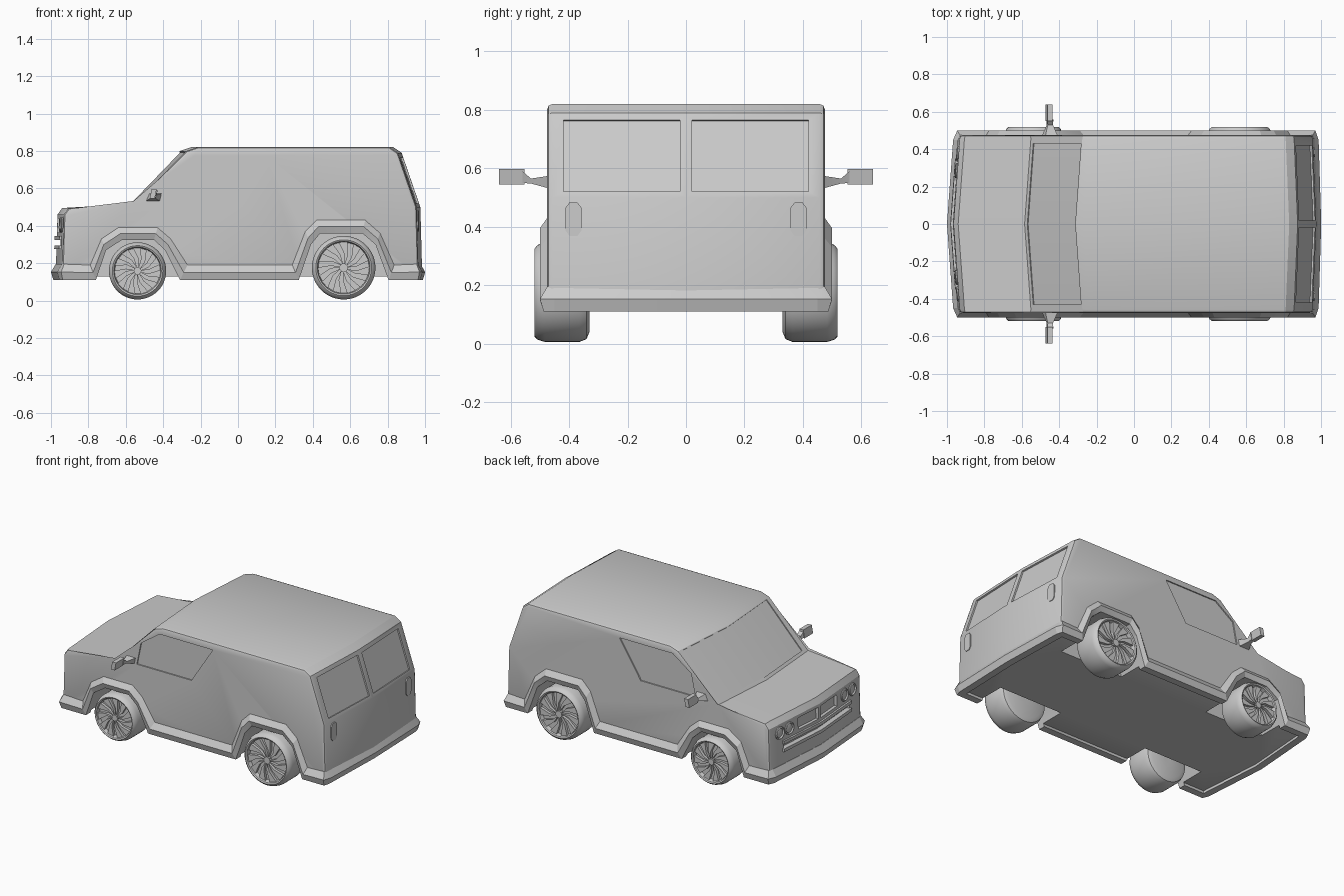
import bpy, bmesh, math
from mathutils import Vector

old = bpy.data.objects.get("Cube")
if old:
    bpy.data.objects.remove(old, do_unlink=True)

grey = bpy.data.materials.new("plain grey")
grey.use_nodes = True
GREY = (0.6, 0.6, 0.6, 1)
grey.diffuse_color = GREY
grey.node_tree.nodes["Principled BSDF"].inputs["Base Color"].default_value = GREY


def make(name, bm, angle=25):
    """Turn a bmesh into a named grey object, smooth below the given angle."""
    bmesh.ops.recalc_face_normals(bm, faces=bm.faces)
    mesh = bpy.data.meshes.new(name)
    bm.to_mesh(mesh)
    bm.free()
    mesh.materials.append(grey)
    mesh.shade_smooth()
    mesh.set_sharp_from_angle(angle=math.radians(angle))
    obj = bpy.data.objects.new(name, mesh)
    bpy.context.collection.objects.link(obj)
    return obj


def loft(bm, rings, wrap=False, caps=True):
    """Skin closed rings of points."""
    rows = [[bm.verts.new(p) for p in ring] for ring in rings]
    n = len(rows[0])
    pairs = list(zip(rows, rows[1:])) + ([(rows[-1], rows[0])] if wrap else [])
    for a, b in pairs:
        for i in range(n):
            j = (i + 1) % n
            bm.faces.new((a[i], a[j], b[j], b[i]))
    if caps and not wrap:
        bm.faces.new(rows[0])
        bm.faces.new(rows[-1])
    return rows


def prism(name, points, push, sink=0.0):
    """Solid from an outline, sunk below and pushed above its surface."""
    bm = bmesh.new()
    push = Vector(push)
    base = [Vector(p) - push.normalized() * sink for p in points]
    loft(bm, [base, [Vector(p) + push for p in points]])
    return make(name, bm)


def cut(obj, cutters):
    """Subtract the cutters, then discard them."""
    for c in cutters:
        mod = obj.modifiers.new("cut", 'BOOLEAN')
        mod.operation, mod.solver, mod.object = 'DIFFERENCE', 'EXACT', c
    dg = bpy.context.evaluated_depsgraph_get()
    mesh = bpy.data.meshes.new_from_object(obj.evaluated_get(dg))
    obj.modifiers.clear()
    obj.data = mesh
    mesh.set_sharp_from_angle(angle=math.radians(25))
    for c in cutters:
        bpy.data.objects.remove(c, do_unlink=True)


HALF = 0.475
BOW_F, BOW_R = 0.035, 0.02


def nose(y, z):
    return Vector((-0.975 + (z - 0.13) * 0.03 + BOW_F * abs(y) / HALF, y, z))


def tail(y, z):
    lean = max(0, z - 0.5) * 0.345
    return Vector((0.975 - lean - BOW_R * abs(y) / HALF, y, z))


def screen(y, z):
    return Vector((-0.585 + (z - 0.515) * 0.965 + BOW_F * abs(y) / HALF, y, z))


# Body shell: side profile bowed towards the centre line
profile = [(-0.975, 0.13), (-0.965, 0.46), (-0.94, 0.495), (-0.585, 0.515), (-0.31, 0.8),
           (-0.25, 0.82), (0.83, 0.82), (0.875, 0.79), (0.975, 0.5), (0.985, 0.13)]
bm = bmesh.new()
rows = loft(bm, [[(x + (BOW_F if x < 0 else -BOW_R) * abs(s), s * HALF, z)
                  for x, z in profile] for s in (-1, 0, 1)])
rim = [e for e in bm.edges if abs(sum(v.co.y for v in e.verts)) > 1.9 * HALF]
bmesh.ops.bevel(bm, geom=rim, offset=0.018, segments=2, profile=0.5, affect='EDGES')
body = make("body_shell", bm)

# Trim stations along one side: outer x, z and lip x, z
front_arch = [(-0.79, 0.19, -0.76, 0.11), (-0.73, 0.33, -0.705, 0.27), (-0.64, 0.39, -0.62, 0.325),
              (-0.43, 0.39, -0.45, 0.325), (-0.36, 0.33, -0.39, 0.27), (-0.27, 0.19, -0.31, 0.11)]
rear_arch = [(0.29, 0.19, 0.325, 0.11), (0.36, 0.37, 0.39, 0.3), (0.42, 0.43, 0.44, 0.36),
             (0.68, 0.43, 0.665, 0.36), (0.76, 0.36, 0.735, 0.3), (0.835, 0.19, 0.805, 0.11)]

# Wheel wells, window recesses and nose openings
cutters = []
for s in (-1, 1):
    for arch in (front_arch, rear_arch):
        outline = [(x, s * 0.28, z) for _, _, x, z in arch]
        cutters.append(prism("well_cutter", outline, (0, s * 0.4, 0)))
    glass = [(-0.4, 0.535), (-0.005, 0.535), (0.15, 0.775), (-0.235, 0.775), (-0.37, 0.68)]
    cutters.append(prism("side_cutter", [(x, s * HALF, z) for x, z in glass], (0, s * 0.1, 0), 0.008))
    a, b = s * 0.02, s * 0.42
    cutters.append(prism("rear_cutter", [tail(a, 0.52), tail(b, 0.52), tail(b, 0.765), tail(a, 0.765)],
                         (0.05, 0, 0.017), 0.01))
    a, b = -s * 0.002, s * 0.43
    cutters.append(prism("screen_cutter", [screen(a, 0.53), screen(b, 0.53), screen(b, 0.795),
                                           screen(a, 0.795)], (-0.04, 0, 0.04), 0.006))
    for a, b, low, high in ((0.01, 0.2, 0.365, 0.44), (-0.002, 0.34, 0.295, 0.325)):
        a, b = s * a, s * b
        cutters.append(prism("nose_cutter", [nose(a, low), nose(b, low), nose(b, high), nose(a, high)],
                             (-0.05, 0, 0), 0.02))
cut(body, cutters)


# Bumper, sill and arch trim in one continuous loop
def section(o, i, out):
    o, i, out = Vector(o), Vector(i), Vector(out)
    return [o, (o + i) / 2 + out * 0.025, i + out * 0.012, i - out * 0.035, o - out * 0.02]


def trim_half(s):
    top, low = 0.195, 0.11
    rings = [section((-0.975, 0, top), (-0.975, 0, low), (-1, 0, 0)),
             section((-0.942, s * 0.45, top), (-0.942, s * 0.45, low), (-1, 0, 0)),
             section((-0.93, s * HALF, top), (-0.93, s * HALF, low), (-0.6, s, 0))]
    rings += [section((xo, s * HALF, zo), (xi, s * HALF, zi), (0, s, 0))
              for xo, zo, xi, zi in front_arch + rear_arch]
    rings += [section((0.955, s * HALF, top), (0.955, s * HALF, low), (0.6, s, 0)),
              section((0.962, s * 0.45, top), (0.962, s * 0.45, low), (1, 0, 0)),
              section((0.976, 0, top), (0.976, 0, low), (1, 0, 0))]
    return rings


bm = bmesh.new()
loft(bm, trim_half(-1) + trim_half(1)[-2:0:-1], wrap=True)
make("lower_trim", bm, 15)


# Wheels: lathed tyre with a recessed dish and pinwheel blades
def wheel(name, x, r, s):
    inner, outer, steps = 0.33, 0.518, 48
    rim = r * 0.83
    shape = [(0.02, inner), (r - 0.035, inner), (r - 0.01, inner + 0.01), (r, inner + 0.035),
             (r, outer - 0.035), (r - 0.008, outer - 0.01), (rim + 0.008, outer), (rim, outer - 0.004),
             (rim - 0.006, outer - 0.03), (0.02, outer - 0.03)]

    def at(rad, turn, y):
        return (x + rad * math.cos(turn), s * y, r + 0.006 + rad * math.sin(turn))
    bm = bmesh.new()
    loft(bm, [[at(rad, math.tau * k / steps, y) for k in range(steps)] for rad, y in shape])
    make(name + "_tyre", bm, 35)
    bm = bmesh.new()
    count = 11
    for k in range(count):
        t = math.tau * k / count
        blade = [(0.1, t), (0.5, t + 0.1), (0.98, t + 0.28), (0.98, t + 0.62), (0.5, t + 0.36)]
        loft(bm, [[at(rim * f, a, y) for f, a in blade] for y in (outer - 0.032, outer - 0.012)])
    loft(bm, [[at(rim * 0.16, math.tau * k / 16, y) for k in range(16)]
              for y in (outer - 0.032, outer - 0.009)])
    make(name + "_blades", bm)


for s, side in ((1, "left"), (-1, "right")):
    wheel("front_wheel_" + side, -0.537, 0.153, s)
    wheel("rear_wheel_" + side, 0.565, 0.17, s)

    # Door mirror: tapered stalk and slanted housing
    bm = bmesh.new()
    stalk = [(0.465, 0.04, 0.53, 0.575), (0.53, 0.012, 0.548, 0.565), (0.56, 0.014, 0.55, 0.59)]
    loft(bm, [[(-0.455 - w, s * y, lo), (-0.455 + w, s * y, lo), (-0.445 + w, s * y, hi),
               (-0.455 - w * 0.5, s * y, hi)] for y, w, lo, hi in stalk])
    make("mirror_stalk_" + side, bm)
    housing = [(-0.472, 0.545), (-0.445, 0.545), (-0.435, 0.597), (-0.462, 0.597)]
    prism("mirror_housing_" + side, [(x, s * 0.552, z) for x, z in housing], (0, s * 0.088, 0))

    # Twin headlamps with a raised bezel and a sunken lens
    for k, y in enumerate((0.285, 0.375)):
        bm = bmesh.new()
        rings = []
        for rad, out in ((0.04, -0.01), (0.04, 0.006), (0.034, 0.01), (0.028, 0.002), (0.012, 0.006)):
            rings.append([nose(s * y + rad * math.cos(a), 0.405 + rad * math.sin(a)) - Vector((out, 0, 0))
                          for a in (math.tau * i / 20 for i in range(20))])
        loft(bm, rings)
        make(f"headlamp_{side}_{k}", bm)

    # Lips around the lower intake
    for part, low, high in (("lower", 0.275, 0.295), ("upper", 0.325, 0.345)):
        prism(f"intake_{part}_lip_{side}", [nose(0, low), nose(s * 0.35, low), nose(s * 0.35, high),
                                            nose(0, high)], (-0.012, 0, 0), 0.01)

    # Tail lamp: tall chamfered plate
    octagon = [(a * u, b * v) for a, b, flip in ((1, 1, 0), (-1, 1, 1), (-1, -1, 0), (1, -1, 1))
               for u, v in (((0.028, 0.038), (0.014, 0.057))[::-1 if flip else 1])]
    prism("tail_lamp_" + side, [tail(s * 0.385 + u, 0.426 + v) for u, v in octagon], (0.008, 0, 0), 0.01)
